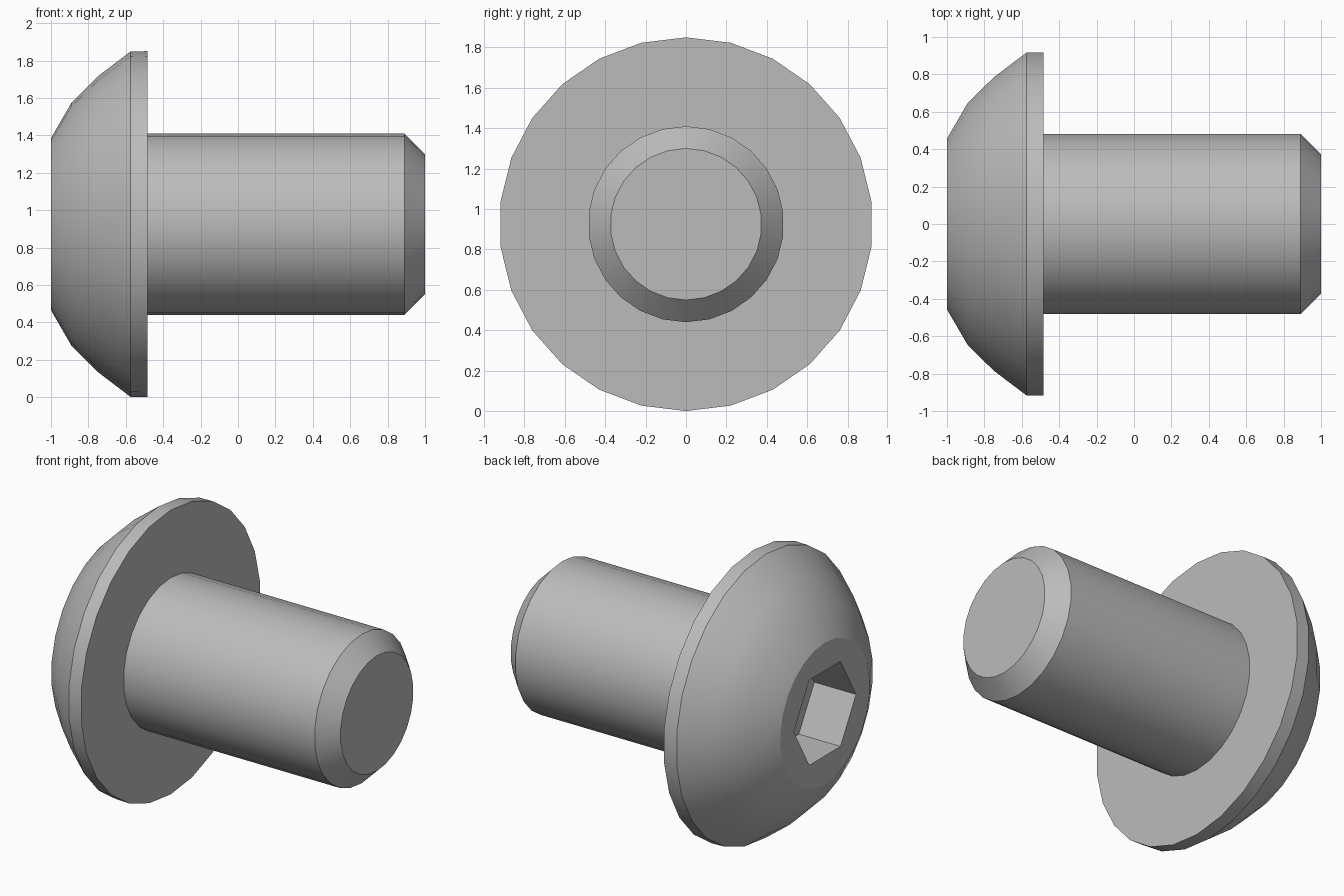
import bpy, bmesh, math

if "Cube" in bpy.data.objects:
    bpy.data.objects.remove(bpy.data.objects["Cube"], do_unlink=True)

SIDES = 26
AXIS_Z = 0.925

steel = bpy.data.materials.new("grey steel")
steel.use_nodes = True
grey = (0.5, 0.5, 0.5, 1)
steel.diffuse_color = grey
steel.node_tree.nodes["Principled BSDF"].inputs["Base Color"].default_value = grey


def ring(bm, x, radius, sides, start=0.0):
    """Ring of vertices around the long axis."""
    angles = [start + math.tau * i / sides for i in range(sides)]
    return [bm.verts.new((x, radius * math.sin(a), AXIS_Z + radius * math.cos(a))) for a in angles]


def skin(bm, a, b):
    """Quads between two equal rings."""
    for i in range(len(a)):
        j = (i + 1) % len(a)
        bm.faces.new((a[i], a[j], b[j], b[i]))


def lathe(bm, profile):
    rings = [ring(bm, x, r, SIDES) for x, r in profile]
    for a, b in zip(rings, rings[1:]):
        skin(bm, a, b)
    return rings


def loop_edges(bm, verts):
    return [bm.edges.get((v, verts[i - 1])) for i, v in enumerate(verts)]


def finish(bm, name):
    bmesh.ops.recalc_face_normals(bm, faces=bm.faces)
    mesh = bpy.data.meshes.new(name)
    bm.to_mesh(mesh)
    bm.free()
    mesh.materials.append(steel)
    mesh.shade_smooth()
    mesh.set_sharp_from_angle(angle=math.radians(30))
    obj = bpy.data.objects.new(name, mesh)
    bpy.context.collection.objects.link(obj)


# Domed head with a hexagonal socket
bm = bmesh.new()
rings = lathe(bm, [(-1, 0.46), (-0.89, 0.65), (-0.75, 0.79), (-0.575, 0.923), (-0.485, 0.925)])
bm.faces.new(rings[-1])
rim = ring(bm, -1, 0.32, 6, math.pi / 6)
floor = ring(bm, -0.7, 0.32, 6, math.pi / 6)
skin(bm, rim, floor)
bm.faces.new(floor)
bmesh.ops.triangle_fill(bm, edges=loop_edges(bm, rings[0]) + loop_edges(bm, rim),
                        use_beauty=True, normal=(-1, 0, 0))
finish(bm, "domed_head")

# Plain shank with a chamfered tip
bm = bmesh.new()
rings = lathe(bm, [(-0.5, 0.485), (0.89, 0.485), (1, 0.375)])
bm.faces.new(rings[0])
bm.faces.new(rings[-1])
finish(bm, "shank")
